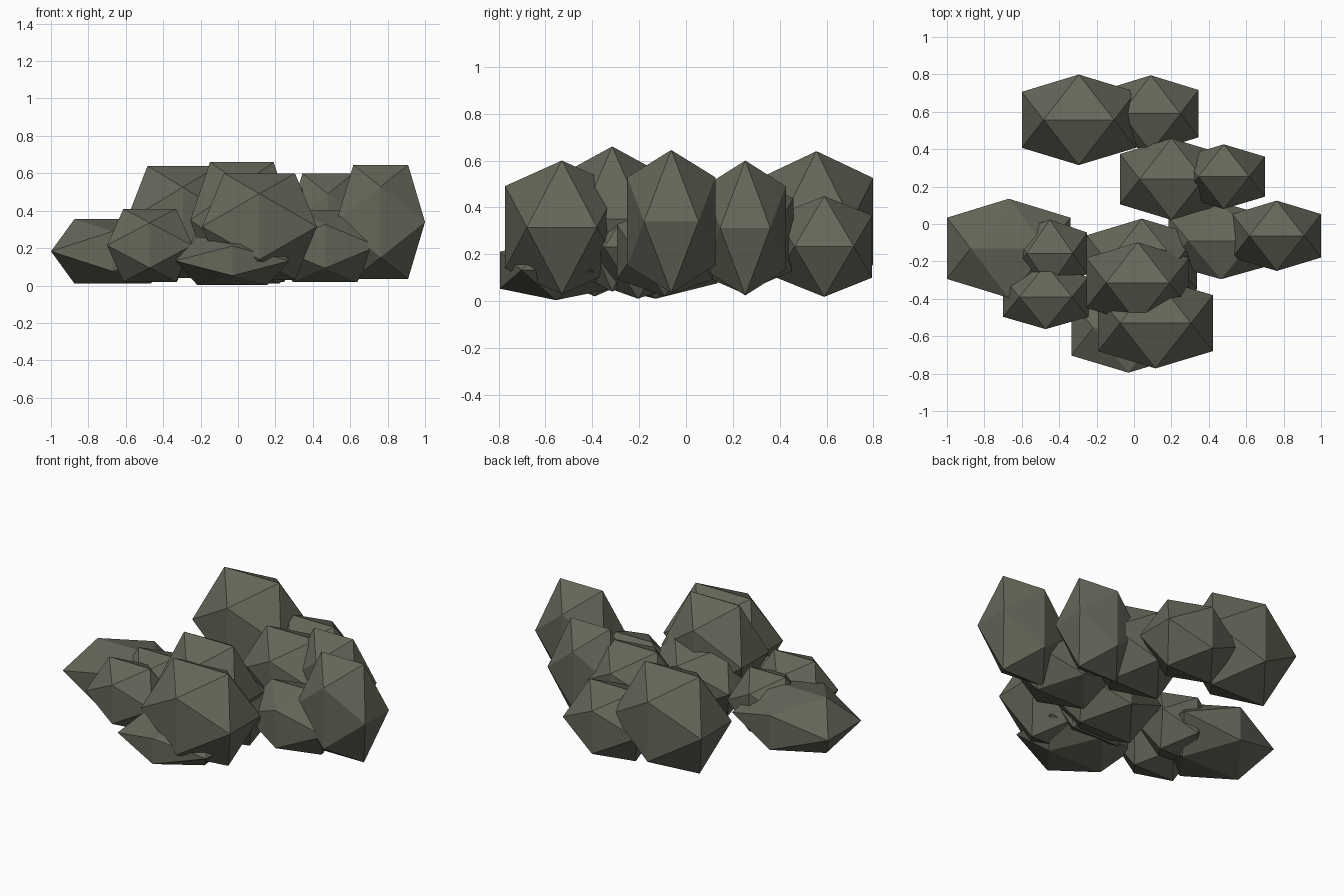
import bpy, bmesh
from mathutils import Vector

if "Cube" in bpy.data.objects:
    bpy.data.objects.remove(bpy.data.objects["Cube"])

PHI = (1 + 5 ** 0.5) / 2

mat = bpy.data.materials.new("stone")
mat.diffuse_color = (0.13, 0.135, 0.10, 1)
mat.use_nodes = True
mat.node_tree.nodes["Principled BSDF"].inputs["Base Color"].default_value = mat.diffuse_color


def rock(name, centre, half):
    """Flat-faced icosahedron stretched to the given half sizes."""
    pts = []
    for a in (-1, 1):
        for b in (-1 / PHI, 1 / PHI):
            pts += [(a, b, 0), (0, a, b), (b, 0, a)]
    bm = bmesh.new()
    for p in pts:
        bm.verts.new(p)
    bmesh.ops.convex_hull(bm, input=bm.verts[:])
    for v in bm.verts:
        v.co = Vector(c + h * t for c, h, t in zip(centre, half, v.co))
    bmesh.ops.recalc_face_normals(bm, faces=bm.faces[:])
    mesh = bpy.data.meshes.new(name)
    bm.to_mesh(mesh)
    bm.free()
    mesh.materials.append(mat)
    bpy.context.collection.objects.link(bpy.data.objects.new(name, mesh))


# Each rock: centre, half sizes
rocks = {
    "back_left_rock": ((-.295, .557, .34), (.305, .242, .30)),
    "back_right_rock": ((.09, .59, .233), (.255, .205, .215)),
    "inner_back_rock": ((.20, .24, .285), (.275, .218, .25)),
    "right_back_rock": ((.48, .253, .312), (.22, .173, .288)),
    "right_tip_rock": ((.763, -.063, .34), (.237, .188, .305)),
    "right_inner_rock": ((.465, -.09, .21), (.28, .205, .19)),
    "tall_centre_rock": ((.02, -.315, .35), (.275, .217, .31)),
    "low_centre_rock": ((.042, -.205, .23), (.295, .234, .22)),
    "front_large_rock": ((.115, -.53, .315), (.307, .242, .285)),
    "front_low_rock": ((-.03, -.555, .132), (.305, .24, .128)),
    "left_large_rock": ((-.67, -.13, .183), (.33, .265, .173)),
    "left_front_rock": ((-.472, -.39, .215), (.228, .172, .195)),
    "left_inner_rock": ((-.45, -.157, .205), (.20, .18, .185)),
}
for name, (centre, half) in rocks.items():
    rock(name, centre, half)
